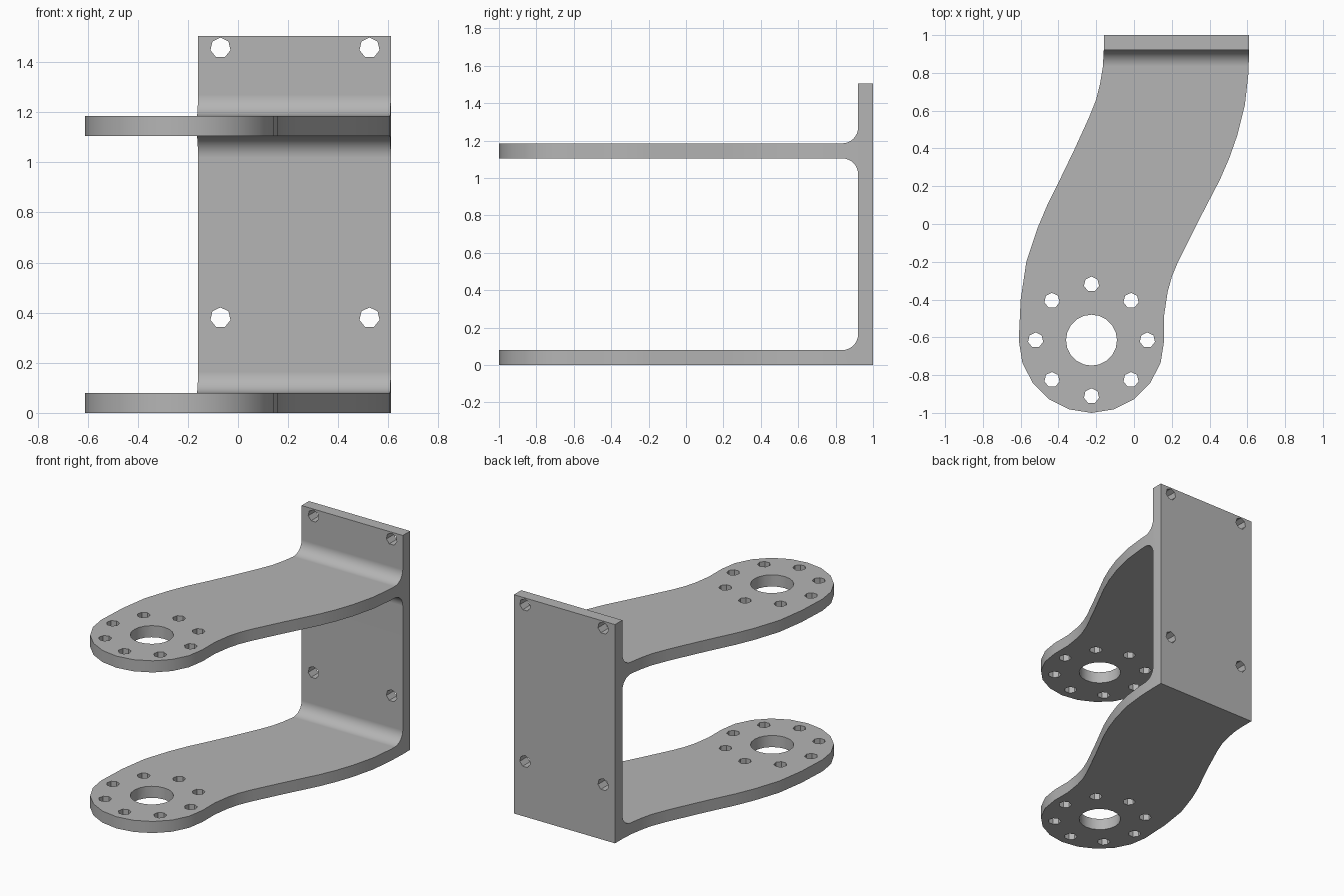
import bpy, bmesh
from math import sin, cos, pi, radians
from mathutils import Vector, Matrix

cube = bpy.data.objects.get("Cube")
if cube:
    bpy.data.objects.remove(cube, do_unlink=True)

# Single satin grey metal
metal = bpy.data.materials.new("grey metal")
metal.use_nodes = True
grey = (0.46, 0.46, 0.46, 1)
metal.diffuse_color = grey
metal.node_tree.nodes["Principled BSDF"].inputs["Base Color"].default_value = grey


def make_object(name, bm):
    bmesh.ops.recalc_face_normals(bm, faces=bm.faces)
    mesh = bpy.data.meshes.new(name)
    bm.to_mesh(mesh)
    bm.free()
    mesh.materials.append(metal)
    obj = bpy.data.objects.new(name, mesh)
    bpy.context.collection.objects.link(obj)
    return obj


def prism(name, points, direction):
    """Closed polygon swept along a direction."""
    bm = bmesh.new()
    face = bm.faces.new([bm.verts.new(p) for p in points])
    swept = bmesh.ops.extrude_face_region(bm, geom=[face])["geom"]
    bmesh.ops.translate(bm, vec=Vector(direction),
                        verts=[v for v in swept if isinstance(v, bmesh.types.BMVert)])
    return make_object(name, bm)


def arc(cx, cy, radius, start, end, steps):
    return [(cx + radius * cos(radians(start + (end - start) * i / steps)),
             cy + radius * sin(radians(start + (end - start) * i / steps)))
            for i in range(steps + 1)]


# Side profile: back plate with two arms, filleted inner corners
plate_y, height, t, arm_z, r = 0.92, 1.505, 0.08, 1.105, 0.085
fy = plate_y - r
side = [(1, 0), (1, height), (plate_y, height)]
side += arc(fy, arm_z + t + r, r, 0, -90, 8)
side += [(-1.1, arm_z + t), (-1.1, arm_z)]
side += arc(fy, arm_z - r, r, 90, 0, 8)
side += arc(fy, t + r, r, 0, -90, 8)
side += [(-1.1, t), (-1.1, 0)]
bracket = prism("bracket", [(-0.8, y, z) for y, z in side], (1.6, 0, 0))

# Plan outline: swept S-shaped arm ending in a round pad
pad_x, pad_y, pad_r = -0.225, -0.615, 0.385
left = [(-0.16, 1.1), (-0.16, 0.92), (-0.165, 0.83), (-0.18, 0.74), (-0.2, 0.66),
        (-0.24, 0.56), (-0.32, 0.385), (-0.39, 0.24), (-0.455, 0.11), (-0.51, -0.02),
        (-0.57, -0.2), (-0.6, -0.4)]
right = [(0.16, -0.48), (0.178, -0.36), (0.2, -0.28), (0.233, -0.2), (0.333, 0),
         (0.455, 0.235), (0.505, 0.35), (0.547, 0.47), (0.587, 0.63), (0.605, 0.79),
         (0.61, 0.92), (0.61, 1.1)]
plan = left + arc(pad_x, pad_y, pad_r, 180, 360, 10) + right
outline = prism("outline_cutter", [(x, y, -0.2) for x, y in plan], (0, 0, 2))

# Hole cutters: shaft hole, ring of bolt holes, four plate holes
holes = bmesh.new()


def drill(location, radius, sides, depth, rotation):
    bmesh.ops.create_cone(holes, cap_ends=True, segments=sides, radius1=radius,
                          radius2=radius, depth=depth,
                          matrix=Matrix.Translation(location) @ rotation)


upright = Matrix.Identity(4)
drill((pad_x, pad_y, 0.7), 0.135, 20, 2, upright)
for i in range(8):
    a = i * pi / 4
    drill((pad_x + 0.296 * cos(a), pad_y + 0.296 * sin(a), 0.7), 0.041, 7, 2, upright)
for x in (-0.07, 0.525):
    for z in (0.38, 1.457):
        drill((x, 0.96, z), 0.041, 7, 0.2, Matrix.Rotation(pi / 2, 4, "X"))
hole_cutter = make_object("hole_cutter", holes)

# Trim to the outline, then drill
bpy.ops.object.select_all(action="DESELECT")
bpy.context.view_layer.objects.active = bracket
bracket.select_set(True)
for cutter, operation in ((outline, "INTERSECT"), (hole_cutter, "DIFFERENCE")):
    mod = bracket.modifiers.new(operation.lower(), "BOOLEAN")
    mod.operation = operation
    mod.solver = "EXACT"
    mod.object = cutter
    bpy.ops.object.modifier_apply(modifier=mod.name)
    bpy.data.objects.remove(cutter, do_unlink=True)

# Smooth fillets and curved edges, flat faces kept clean
bpy.ops.object.shade_smooth_by_angle(angle=radians(30))
weighted = bracket.modifiers.new("weighted normals", "WEIGHTED_NORMAL")
weighted.keep_sharp = True
